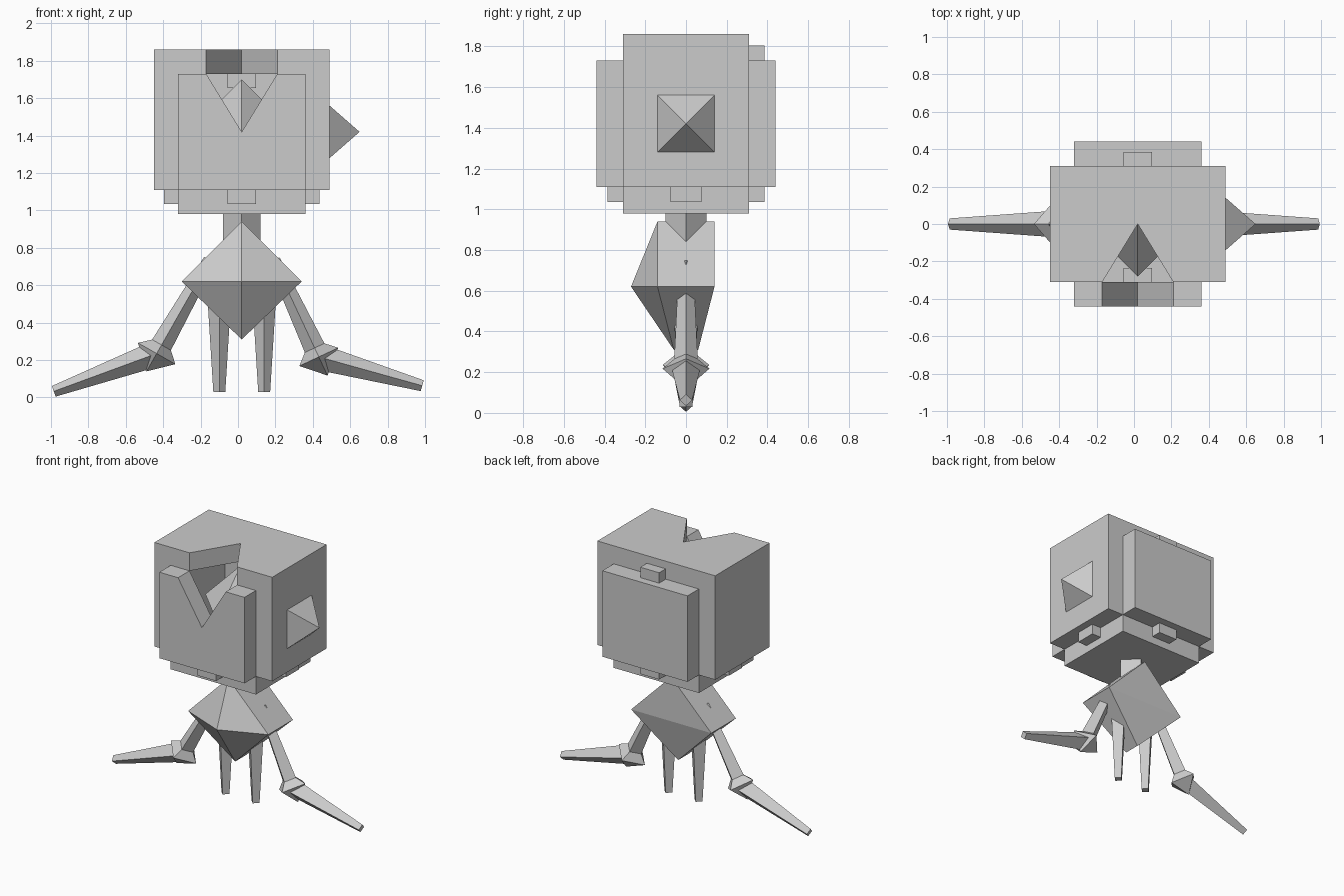
import bpy, bmesh
from mathutils import Vector

cube = bpy.data.objects.get("Cube")
if cube:
    bpy.data.objects.remove(cube, do_unlink=True)

grey = bpy.data.materials.new("light_grey")
grey.use_nodes = True
grey.diffuse_color = (0.6, 0.6, 0.6, 1)
grey.node_tree.nodes["Principled BSDF"].inputs["Base Color"].default_value = (0.6, 0.6, 0.6, 1)

CX = 0.02            # centre line of head and body
HX, HY = 0.34, 0.31  # half size of the hollow inside the head
FLOOR, CEIL, MID = 1.11, 1.73, 1.42
WALL = 0.13


def finish(name, bm):
    bmesh.ops.recalc_face_normals(bm, faces=bm.faces)
    mesh = bpy.data.meshes.new(name)
    bm.to_mesh(mesh)
    bm.free()
    mesh.materials.append(grey)
    obj = bpy.data.objects.new(name, mesh)
    bpy.context.collection.objects.link(obj)
    return obj


def hull(name, points):
    """Convex flat-sided solid around the points."""
    bm = bmesh.new()
    for p in points:
        bm.verts.new(p)
    bmesh.ops.convex_hull(bm, input=bm.verts)
    bmesh.ops.dissolve_limit(bm, angle_limit=0.01, verts=bm.verts, edges=bm.edges)
    return finish(name, bm)


def box(name, x, y, z):
    return hull(name, [(a, b, c) for a in x for b in y for c in z])


def prism(name, outline, to_3d, lo, hi):
    """Outline extruded from lo to hi; to_3d maps (u, v, depth) to a point."""
    bm = bmesh.new()
    face = bm.faces.new([bm.verts.new(to_3d(u, v, lo)) for u, v in outline])
    new = bmesh.ops.extrude_face_region(bm, geom=[face])["geom"]
    shift = Vector(to_3d(0, 0, hi)) - Vector(to_3d(0, 0, lo))
    bmesh.ops.translate(bm, vec=shift, verts=[g for g in new if isinstance(g, bmesh.types.BMVert)])
    return finish(name, bm)


def along_y(u, v, d):
    return (u, d, v)


def along_z(u, v, d):
    return (u, v, d)


def strut(name, stations):
    """Diamond-section limb in the x-z plane through (x, z, radius) stations."""
    (x0, z0, _), (x1, z1, _) = stations[0], stations[-1]
    axis = Vector((x1 - x0, 0, z1 - z0)).normalized()
    side, depth = Vector((axis.z, 0, -axis.x)), Vector((0, 1, 0))
    points = []
    for x, z, r in stations:
        c = Vector((x, 0, z))
        points += [c + side * r, c - side * r, c + depth * r, c - depth * r] if r else [c]
    return hull(name, points)


# Head: top and side walls with a V notch in the top
X0, X1 = CX - HX, CX + HX
shell = prism("head_shell", [
    (X0 - WALL, FLOOR), (X0, FLOOR), (X0, CEIL), (X1, CEIL), (X1, FLOOR),
    (X1 + WALL, FLOOR), (X1 + WALL, CEIL + WALL), (X0 - WALL, CEIL + WALL)], along_y, -HY, HY)
cutter = prism("notch_cutter", [(CX, 0), (CX - 0.245, -0.4), (CX + 0.245, -0.4)], along_z, 1.6, 2.0)
cutter.hide_render = True
notch = shell.modifiers.new("notch", "BOOLEAN")
notch.operation, notch.object, notch.solver = "DIFFERENCE", cutter, "EXACT"
bpy.context.view_layer.update()
cut = bpy.data.meshes.new_from_object(shell.evaluated_get(bpy.context.evaluated_depsgraph_get()))
shell.modifiers.clear()
shell.data = cut
bpy.data.objects.remove(cutter, do_unlink=True)

# Head: floor, back panel and notched front panel
box("head_floor", (X0, X1), (-HY, HY), (FLOOR - WALL, FLOOR))
box("back_panel", (X0, X1), (HY, HY + WALL), (FLOOR, CEIL))
prism("front_panel", [(X0, FLOOR), (X1, FLOOR), (X1, CEIL), (CX + 0.19, CEIL), (CX, MID),
                      (CX - 0.19, CEIL), (X0, CEIL)], along_y, -HY - WALL, -HY)

# Small latch blocks around the head
T = 0.075
LATCH_X = (CX - T, CX + T)
LOW = (FLOOR - T, FLOOR)
box("front_latch", LATCH_X, (-HY - T, -HY), LOW)
box("back_latch", LATCH_X, (HY, HY + T), LOW)
box("left_latch", (X1, X1 + T), (-T, T), LOW)
box("right_latch", (X0 - T, X0), (-T, T), LOW)
box("top_latch", LATCH_X, (HY, HY + T), (CEIL, CEIL + T))
box("inner_back_latch", LATCH_X, (HY - T, HY), (CEIL - T, CEIL))
box("inner_floor_latch", LATCH_X, (-HY, T - HY), (FLOOR, FLOOR + T))

# Crystal inside the head and spike on its left side
R = 0.28
hull("inner_crystal", [(CX + s * R * (i == 0), s * R * (i == 1), MID + s * R * (i == 2))
                       for i in range(3) for s in (-1, 1)])
S = 0.14
hull("side_spike", [(X1 + WALL, a, MID + b) for a in (-S, S) for b in (-S, S)] + [(0.65, 0, MID)])

# Neck and pointed body
strut("neck", [(CX, 0.75, 0.1), (CX, FLOOR - WALL, 0.1)])
hull("body", [(CX + dx, y, 0.62 + dz) for dx, dz, w in
              ((0, 0.32, S), (-0.32, 0, S), (0.32, 0, S), (0, -0.31, 0.06)) for y in (-w, w)]
     + [(CX, -0.27, 0.62)])

# Straight middle legs
for name, x in (("right_middle_leg", -0.1), ("left_middle_leg", 0.14)):
    strut(name, [(x, 0.03, 0.032), (x, 0.56, 0.065)])

# Jointed outer legs: hip end, knee centre and foot end
for name, hip, knee, foot in (
        ("right", (-0.15, 0.735), (-0.435, 0.235), (-0.985, 0.033)),
        ("left", (0.19, 0.735), (0.432, 0.217), (0.985, 0.063))):
    h, k = Vector(hip), Vector(knee)
    up = (h - k).normalized()
    strut(name + "_upper_leg", [(*h, 0.035), (*k, 0.06)])
    strut(name + "_knee", [(*(k + up * 0.06), 0.05), (*k, 0.115), (*(k - up * 0.11), 0)])
    strut(name + "_lower_leg", [(*k, 0.07), (*foot, 0.03)])
